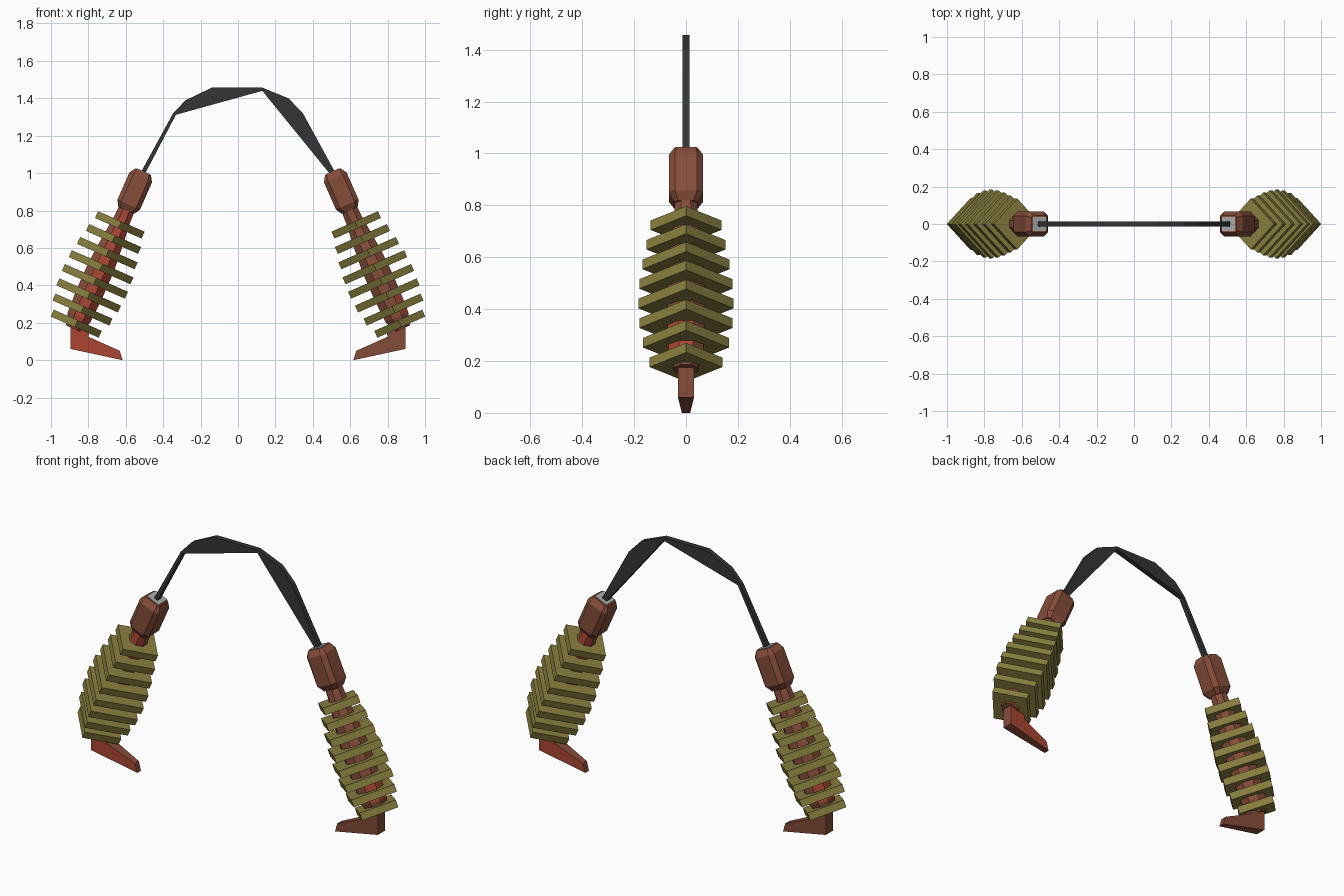
import bpy, bmesh, math
from mathutils import Matrix, Vector

if "Cube" in bpy.data.objects:
    bpy.data.objects.remove(bpy.data.objects["Cube"])


def material(name, rgb):
    m = bpy.data.materials.new(name)
    m.diffuse_color = (*rgb, 1)
    m.use_nodes = True
    m.node_tree.nodes["Principled BSDF"].inputs["Base Color"].default_value = m.diffuse_color
    return m


OLIVE = material("olive", (0.25, 0.215, 0.05))
BROWN = material("brown", (0.24, 0.075, 0.042))
RED = material("rust red", (0.42, 0.062, 0.034))
BLACK = material("charcoal", (0.035, 0.035, 0.036))
GREY = material("light grey", (0.40, 0.42, 0.42))


def finish(name, bm, mats, matrix=Matrix(), rule=None):
    """Turn a bmesh into an object, colouring faces by an optional rule."""
    bmesh.ops.recalc_face_normals(bm, faces=bm.faces)
    if rule:
        for f in bm.faces:
            f.material_index = rule(f.normal, f.calc_center_median())
    bmesh.ops.transform(bm, matrix=matrix, verts=bm.verts)
    mesh = bpy.data.meshes.new(name)
    bm.to_mesh(mesh)
    bm.free()
    for m in mats:
        mesh.materials.append(m)
    ob = bpy.data.objects.new(name, mesh)
    bpy.context.collection.objects.link(ob)
    return ob


def loft(rings):
    """Join rings of points into a closed solid."""
    bm = bmesh.new()
    rows = [[bm.verts.new(p) for p in ring] for ring in rings]
    n = len(rows[0])
    for a, b in zip(rows, rows[1:]):
        for i in range(n):
            j = (i + 1) % n
            bm.faces.new((a[i], a[j], b[j], b[i]))
    bm.faces.new(rows[0][::-1])
    bm.faces.new(rows[-1])
    return bm


def ngon(n, r, z, turn=0.0):
    return [(r * math.cos(turn + math.tau * i / n),
             r * math.sin(turn + math.tau * i / n), z) for i in range(n)]


def cut_square(h, c, z):
    """Square of half width h whose corners are cut, leaving flats of half width c."""
    return [(h, -c, z), (h, c, z), (c, h, z), (-c, h, z),
            (-h, c, z), (-h, -c, z), (-c, -h, z), (c, -h, z)]


TILT = Matrix.Translation((-0.865, 0, 0.195)) @ Matrix.Rotation(math.radians(23.8), 4, 'Y')
PLATE_RADII = (0.14, 0.166, 0.18, 0.184, 0.18, 0.168, 0.152, 0.136)


def core_colour(n, c):
    # red streaks on one side and low on the outer side
    if n.y < -0.5 and n.x > -0.6:
        return 1
    return 1 if n.x < -0.5 and 0.04 < c.z < 0.2 and n.y > -0.2 else 0


def build_pod(side, spin):
    place = spin @ TILT
    # stacked diamond plates
    for i, r in enumerate(PLATE_RADII):
        s = i * 0.0825
        finish(f"{side}_plate_{i + 1}", loft([ngon(4, r, s - 0.02), ngon(4, r, s + 0.02)]),
               [OLIVE], place)
    # central stem
    stem = [(-0.03, 0.05), (0.04, 0.072), (0.17, 0.078), (0.33, 0.078),
            (0.5, 0.062), (0.6, 0.05), (0.69, 0.046)]
    finish(f"{side}_stem", loft([ngon(8, r, s, math.pi / 8) for s, r in stem]),
           [BROWN, RED], place, core_colour)
    # chamfered grip
    grip = [(0.662, 0.046, 0.03), (0.695, 0.066, 0.043),
            (0.855, 0.066, 0.043), (0.888, 0.045, 0.036)]
    finish(f"{side}_grip", loft([cut_square(h, c, s) for s, h, c in grip]), [BROWN], place)
    # socket plate where the cord enters
    finish(f"{side}_socket", loft([ngon(4, 0.053, z, math.pi / 4) for z in (0.884, 0.891)]),
           [GREY], place)
    # foot, narrowing towards the toe
    foot = [(-0.895, 0.20, 0.031), (-0.895, 0.06, 0.031), (-0.617, 0.0, 0.016),
            (-0.632, 0.05, 0.018), (-0.80, 0.125, 0.031), (-0.79, 0.17, 0.031)]
    finish(f"{side}_foot", loft([[(x, k * w, z) for x, z, w in foot] for k in (-1, 1)]),
           [BROWN, RED], spin, lambda n, c: 1 if n.y < -0.5 else 0)


build_pod("left", Matrix())
build_pod("right", Matrix.Rotation(math.pi, 4, 'Z'))

# flat cord arching between the two grips
arch = [(-0.527, 0.99), (-0.347, 1.32), (-0.28, 1.39), (-0.14, 1.457), (0.13, 1.457),
        (0.27, 1.40), (0.347, 1.32), (0.527, 0.99),
        (0.50, 0.985), (0.13, 1.44), (-0.332, 1.312), (-0.503, 0.985)]
finish("cord", loft([[(x, y, z) for x, z in arch] for y in (-0.014, 0.014)]), [BLACK])
